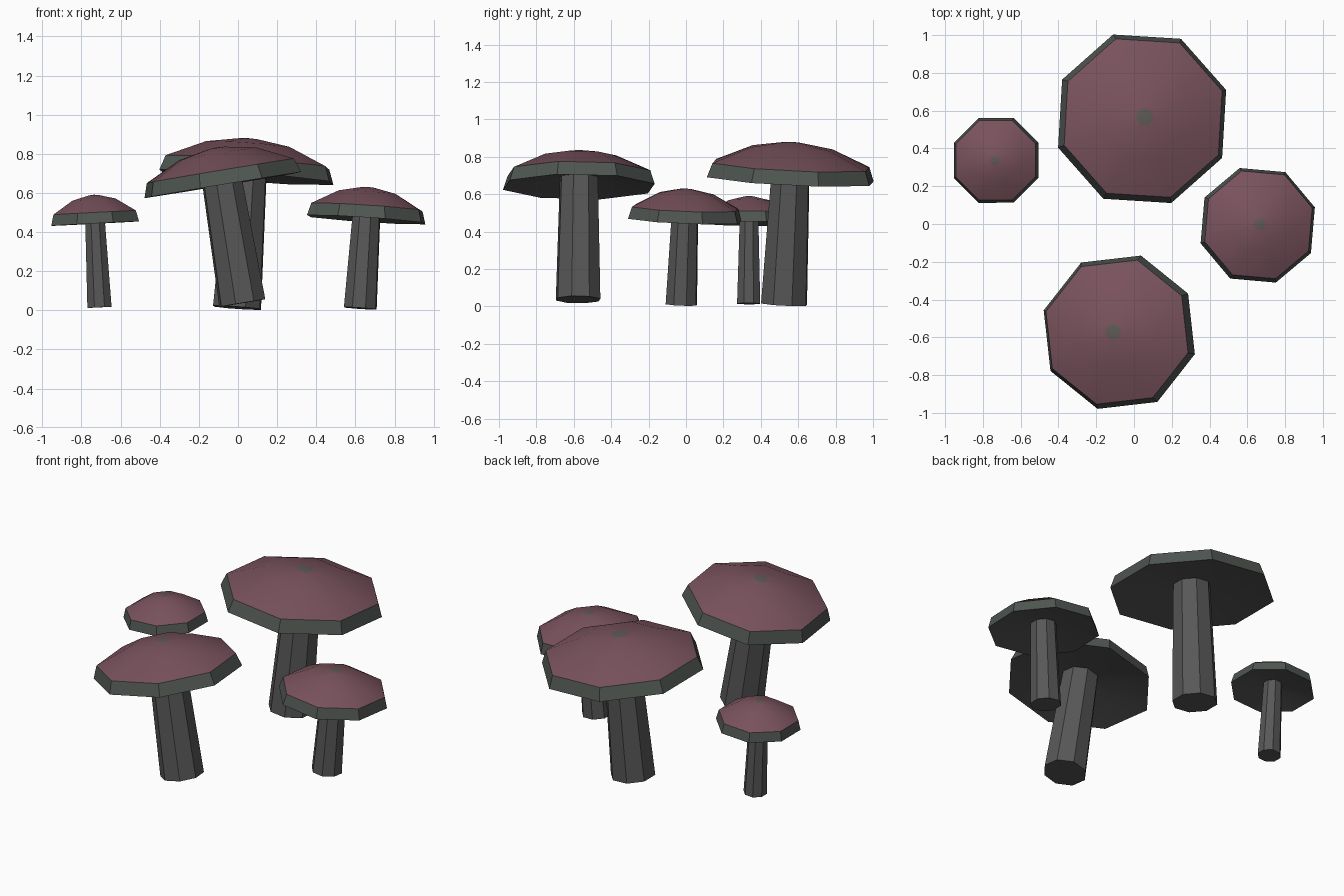
import bpy, bmesh, math
from mathutils import Vector, Matrix

if "Cube" in bpy.data.objects:
    bpy.data.objects.remove(bpy.data.objects["Cube"])

SIDES = 8


def material(name, rgb):
    m = bpy.data.materials.new(name)
    m.diffuse_color = (*rgb, 1.0)
    m.use_nodes = True
    m.node_tree.nodes["Principled BSDF"].inputs["Base Color"].default_value = m.diffuse_color
    return m


MAROON = material("maroon cap", (0.19, 0.084, 0.108))
RIM = material("grey green rim", (0.078, 0.092, 0.083))
CROWN = material("grey crown spot", (0.11, 0.10, 0.095))
GREY = material("dark grey", (0.096, 0.096, 0.096))
MATS = [MAROON, RIM, CROWN, GREY]


def lathe(name, profile, slots, turn, matrix):
    """Spin a (radius, height) profile; radius 0 makes a pole. slots = material per band."""
    bm = bmesh.new()
    rings = []
    for r, z in profile:
        if r == 0:
            rings.append([bm.verts.new((0, 0, z))] * SIDES)
        else:
            rings.append([bm.verts.new((r * math.cos(turn + i * math.tau / SIDES),
                                        r * math.sin(turn + i * math.tau / SIDES), z))
                          for i in range(SIDES)])
    for a, b, slot in zip(rings, rings[1:], slots):
        for i in range(SIDES):
            j = (i + 1) % SIDES
            loop = list(dict.fromkeys([a[i], a[j], b[j], b[i]]))
            bm.faces.new(loop).material_index = slot
    bmesh.ops.recalc_face_normals(bm, faces=bm.faces)
    bm.transform(matrix)
    mesh = bpy.data.meshes.new(name)
    bm.to_mesh(mesh)
    bm.free()
    for m in MATS:
        mesh.materials.append(m)
    ob = bpy.data.objects.new(name, mesh)
    bpy.context.collection.objects.link(ob)
    bpy.ops.object.select_all(action='DESELECT')
    ob.select_set(True)
    bpy.context.view_layer.objects.active = ob
    bpy.ops.object.shade_smooth_by_angle(angle=math.radians(30))


def mushroom(name, base, rim, radius, height, foot, neck, turn):
    base, rim = Vector(base), Vector(rim)
    axis = rim - base
    tilt = Vector((0, 0, 1)).rotation_difference(axis).to_matrix().to_4x4()
    turn = math.radians(turn)
    # cap: domed top, steep rim band, hollow underside
    cap = [(0, 1), (0.10, 0.985), (0.49, 0.83), (0.94, 0.38), (1, 0), (0.2, 0.28), (0, 0.28)]
    lathe(name + "_cap", [(r * radius, h * height) for r, h in cap],
          [2, 0, 0, 1, 3, 3], turn, Matrix.Translation(rim) @ tilt)
    # stem: tapered, running up into the cap
    top = axis.length + 0.4 * height
    lathe(name + "_stem", [(0, 0), (foot, 0), (neck, top), (0, top)],
          [3, 3, 3], turn, Matrix.Translation(base) @ tilt)


mushroom("back_mushroom", (-0.005, 0.524, 0.013), (0.043, 0.557, 0.68),
         0.472, 0.20, 0.130, 0.106, 19)
mushroom("front_mushroom", (0.022, -0.577, 0.037), (-0.078, -0.573, 0.64),
         0.422, 0.195, 0.124, 0.105, 29)
mushroom("right_mushroom", (0.625, -0.025, 0.01), (0.655, -0.007, 0.463),
         0.318, 0.168, 0.088, 0.073, 17.5)
mushroom("left_mushroom", (-0.708, 0.335, 0.015), (-0.73, 0.337, 0.443),
         0.243, 0.148, 0.067, 0.053, 22.5)
